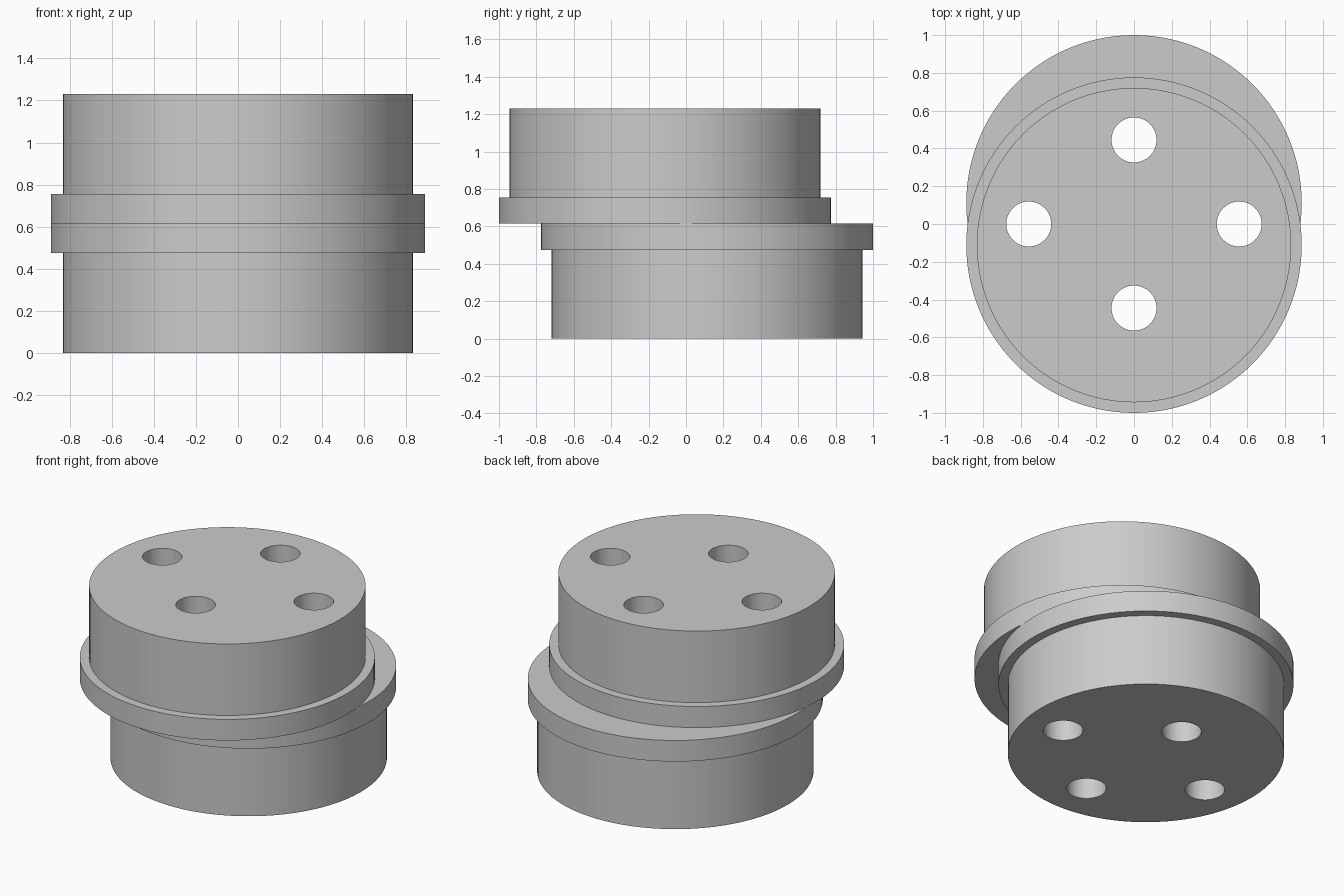
import bpy
import bmesh
import math

if "Cube" in bpy.data.objects:
    bpy.data.objects.remove(bpy.data.objects["Cube"])

HEIGHT, MID, RIM = 1.23, 0.615, 0.14
BODY_R, RIM_R, OFFSET = 0.832, 0.888, 0.112
HOLE_R, HOLE_X, HOLE_Y = 0.119, 0.557, 0.445

grey = bpy.data.materials.new("plain grey")
grey.use_nodes = True
colour = (0.6, 0.6, 0.6, 1)
grey.diffuse_color = colour
grey.node_tree.nodes["Principled BSDF"].inputs["Base Color"].default_value = colour


def make_object(name, bm):
    bmesh.ops.recalc_face_normals(bm, faces=bm.faces)
    mesh = bpy.data.meshes.new(name)
    bm.to_mesh(mesh)
    bm.free()
    mesh.materials.append(grey)
    obj = bpy.data.objects.new(name, mesh)
    bpy.context.collection.objects.link(obj)
    return obj


def lathe(bm, profile, cx, cy, segments):
    """Closed turned solid from (radius, z) points, capped at both ends."""
    rings = []
    for r, z in profile:
        angles = [math.tau * i / segments for i in range(segments)]
        rings.append([bm.verts.new((cx + r * math.cos(a), cy + r * math.sin(a), z))
                      for a in angles])
    for low, high in zip(rings, rings[1:]):
        for i in range(segments):
            j = (i + 1) % segments
            bm.faces.new((low[i], low[j], high[j], high[i]))
    bm.faces.new(rings[0])
    bm.faces.new(rings[-1])


# Four straight holes running through both halves
bm = bmesh.new()
for x, y in ((HOLE_X, 0), (-HOLE_X, 0), (0, HOLE_Y), (0, -HOLE_Y)):
    lathe(bm, [(HOLE_R, -0.1), (HOLE_R, HEIGHT + 0.1)], x, y, 64)
cutter = make_object("hole_cutter", bm)
cutter.hide_render = True

# Two offset flanged drums meeting rim to rim
halves = {
    "lower_drum": (OFFSET, [(BODY_R, 0), (BODY_R, MID - RIM),
                            (RIM_R, MID - RIM), (RIM_R, MID)]),
    "upper_drum": (-OFFSET, [(RIM_R, MID), (RIM_R, MID + RIM),
                             (BODY_R, MID + RIM), (BODY_R, HEIGHT)]),
}
for name, (y, profile) in halves.items():
    bm = bmesh.new()
    lathe(bm, profile, 0, y, 128)
    drum = make_object(name, bm)
    cut = drum.modifiers.new("holes", "BOOLEAN")
    cut.operation = "DIFFERENCE"
    cut.solver = "EXACT"
    cut.object = cutter
    bpy.ops.object.select_all(action="DESELECT")
    drum.select_set(True)
    bpy.context.view_layer.objects.active = drum
    bpy.ops.object.modifier_apply(modifier=cut.name)
    bpy.ops.object.shade_smooth_by_angle(angle=math.radians(30))

bpy.data.objects.remove(cutter)
